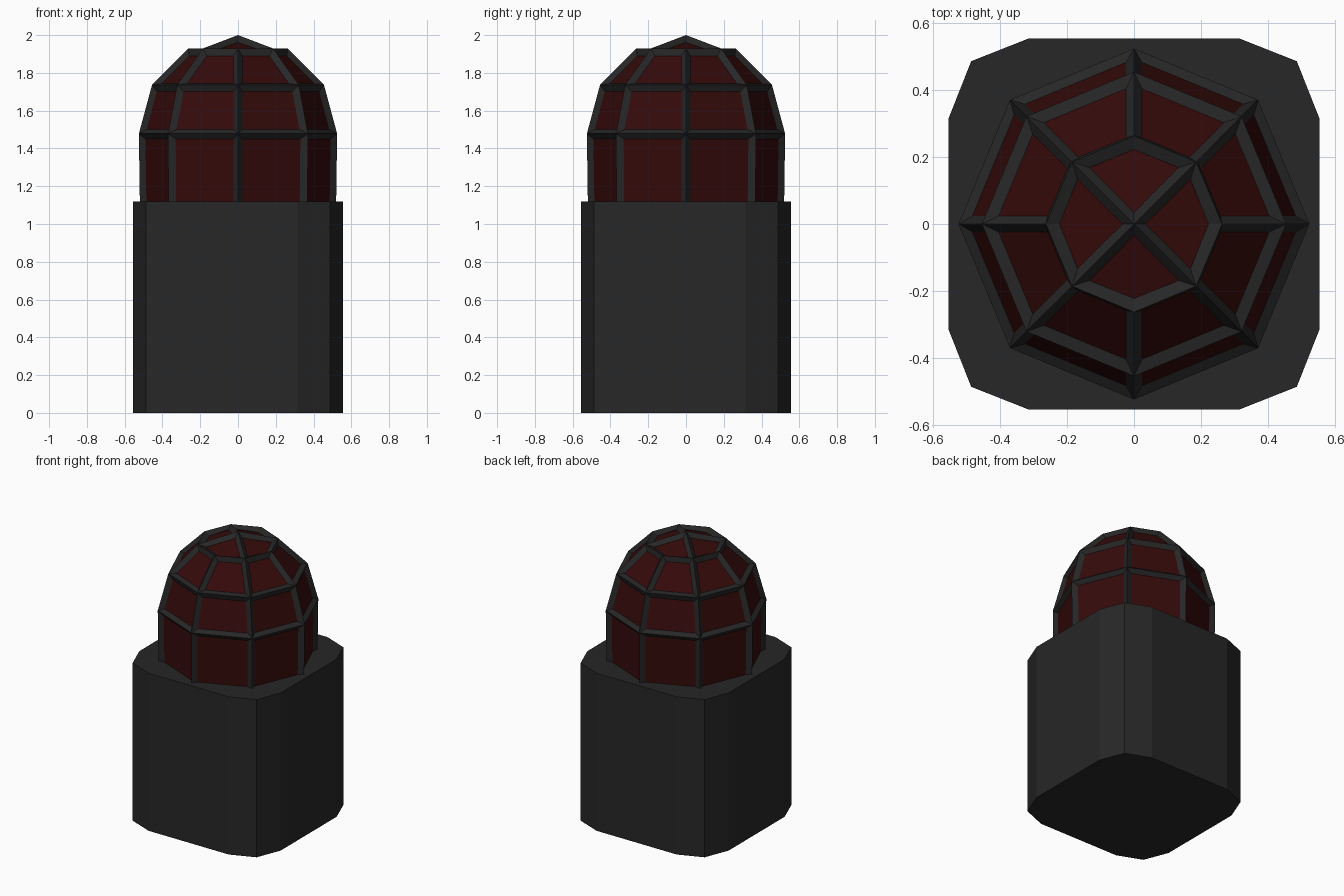
import bpy, bmesh
from math import sin, cos, pi

if "Cube" in bpy.data.objects:
    bpy.data.objects.remove(bpy.data.objects["Cube"])

def material(name, rgb):
    m = bpy.data.materials.new(name)
    m.diffuse_color = (*rgb, 1)
    m.use_nodes = True
    m.node_tree.nodes["Principled BSDF"].inputs["Base Color"].default_value = m.diffuse_color
    return m

dark = material("dark_metal", (0.02, 0.02, 0.02))
red = material("red_glass", (0.035, 0.003, 0.003))

def add_object(name, bm, mat):
    bmesh.ops.recalc_face_normals(bm, faces=bm.faces)
    me = bpy.data.meshes.new(name)
    bm.to_mesh(me)
    bm.free()
    me.materials.append(mat)
    ob = bpy.data.objects.new(name, me)
    bpy.context.collection.objects.link(ob)
    return ob

# Base: square prism with rounded (two-facet) corners
bm = bmesh.new()
corner = [(0.555, 0.315), (0.487, 0.487), (0.315, 0.555)]
outline = []
for q in range(4):
    for x, y in corner:
        for _ in range(q):
            x, y = -y, x
        outline.append(bm.verts.new((x, y, 0)))
bottom = bm.faces.new(outline)
top = bmesh.ops.extrude_face_region(bm, geom=[bottom], use_keep_orig=True)["geom"]
for v in top:
    if isinstance(v, bmesh.types.BMVert):
        v.co.z = 1.12
add_object("base_housing", bm, dark)

# Eight-sided dome of quads; the cap is four quads meeting at the top
def dome():
    bm = bmesh.new()
    R, CZ = 0.5, 1.475
    profile = [(0.493, 1.0), (R, CZ)]
    profile += [(R * cos(a), CZ + R * sin(a)) for a in (pi / 6, pi / 3)]
    rings = [[bm.verts.new((r * cos(i * pi / 4), r * sin(i * pi / 4), z))
              for i in range(8)] for r, z in profile]
    for lo, hi in zip(rings, rings[1:]):
        for i in range(8):
            j = (i + 1) % 8
            bm.faces.new((lo[i], lo[j], hi[j], hi[i]))
    apex = bm.verts.new((0, 0, CZ + R))
    t = rings[-1]
    for i in (1, 3, 5, 7):
        bm.faces.new((t[i], t[(i + 1) % 8], t[(i + 2) % 8], apex))
    return bm

# Red lens
add_object("lens", dome(), red)

# Protective cage along the dome's edges
cage = add_object("cage", dome(), dark)
w = cage.modifiers.new("bars", 'WIREFRAME')
w.thickness = 0.05
w.use_even_offset = True
w.use_boundary = True
w.use_replace = True
